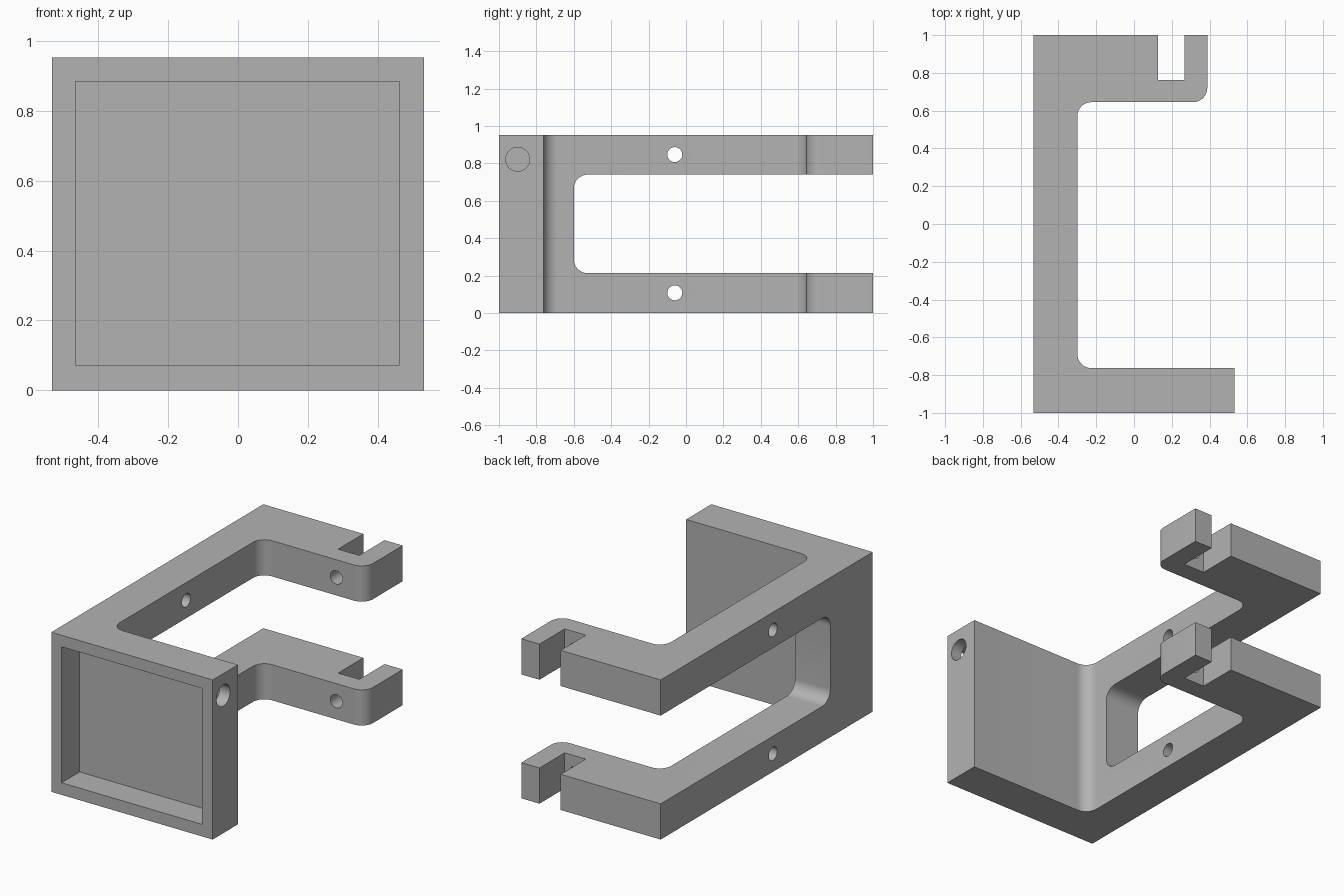
import bpy, bmesh, math
from mathutils import Vector

HEIGHT = 0.953
RADIUS = 0.075

if "Cube" in bpy.data.objects:
    bpy.data.objects.remove(bpy.data.objects["Cube"])

# Single plain material
grey = bpy.data.materials.new("plain grey")
grey.use_nodes = True
colour = (0.45, 0.45, 0.45, 1)
grey.diffuse_color = colour
grey.node_tree.nodes["Principled BSDF"].inputs["Base Color"].default_value = colour


def outline(corners, steps=10):
    """Corner list (u, v, radius) to points, with arcs at rounded corners."""
    points = []
    for i, (u, v, radius) in enumerate(corners):
        p = Vector((u, v))
        if not radius:
            points.append(p)
            continue
        a = (Vector(corners[i - 1][:2]) - p).normalized()
        b = (Vector(corners[(i + 1) % len(corners)][:2]) - p).normalized()
        centre = p + (a + b) * radius
        for k in range(steps + 1):
            t = k / steps * math.pi / 2
            points.append(centre - b * radius * math.cos(t) - a * radius * math.sin(t))
    return points


def prism(name, points, axis, low, high):
    """Extrude a 2D outline along the x, y or z axis."""
    place = {"x": lambda u, v: (low, u, v),
             "y": lambda u, v: (u, low, v),
             "z": lambda u, v: (u, v, low)}[axis]
    bm = bmesh.new()
    face = bm.faces.new([bm.verts.new(place(*p)) for p in points])
    extruded = bmesh.ops.extrude_face_region(bm, geom=[face])["geom"]
    shift = Vector([high - low if a == axis else 0 for a in "xyz"])
    bmesh.ops.translate(bm, vec=shift,
                        verts=[e for e in extruded if isinstance(e, bmesh.types.BMVert)])
    bmesh.ops.recalc_face_normals(bm, faces=bm.faces)
    mesh = bpy.data.meshes.new(name)
    bm.to_mesh(mesh)
    bm.free()
    mesh.materials.append(grey)
    obj = bpy.data.objects.new(name, mesh)
    bpy.context.collection.objects.link(obj)
    return obj


def box(name, axis, u0, u1, v0, v1, low, high):
    return prism(name, [(u0, v0), (u1, v0), (u1, v1), (u0, v1)], axis, low, high)


def drill(name, axis, u, v, radius, low, high, sides=32):
    ring = [(u + radius * math.cos(k * math.tau / sides),
             v + radius * math.sin(k * math.tau / sides)) for k in range(sides)]
    return prism(name, ring, axis, low, high)


# Bracket body: front plate, side wall and rear hook in one plan outline
plan = [(-0.533, -1, 0), (0.533, -1, 0), (0.533, -0.763, 0), (-0.3, -0.763, RADIUS),
        (-0.3, 0.645, RADIUS), (0.388, 0.645, RADIUS), (0.388, 1, 0), (-0.533, 1, 0)]
bracket = prism("bracket", outline(plan), "z", 0, HEIGHT)

# Gap that splits the side wall and hook into two arms
gap = [(-0.6, 0.213, RADIUS), (1.2, 0.213, 0), (1.2, 0.74, 0), (-0.6, 0.74, RADIUS)]
cutters = [
    prism("arm_gap_cutter", outline(gap), "x", -1, 1),
    box("front_pocket_cutter", "y", -0.465, 0.463, 0.072, 0.884, -1.2, -0.83),
    box("hook_slot_cutter", "z", 0.128, 0.268, 0.762, 1.2, -0.2, 1.2),
    drill("cable_hole_cutter", "x", -0.9, 0.822, 0.064, 0.4, 0.7),
]

# Screw holes in each arm: one through the side wall, one into the hook slot
for z in (0.108, 0.847):
    cutters.append(drill("side_hole_cutter", "x", -0.06, z, 0.04, -0.7, -0.2))
    cutters.append(drill("hook_hole_cutter", "y", 0.198, z, 0.04, 0.5, 0.8))

for cutter in cutters:
    cutter.hide_render = True
    cut = bracket.modifiers.new(cutter.name, "BOOLEAN")
    cut.operation = "DIFFERENCE"
    cut.solver = "EXACT"
    cut.object = cutter

# Apply the cuts and remove the cutters
bpy.context.view_layer.update()
evaluated = bracket.evaluated_get(bpy.context.evaluated_depsgraph_get())
bracket_mesh = bpy.data.meshes.new_from_object(evaluated)
bracket.modifiers.clear()
bracket.data = bracket_mesh
for cutter in cutters:
    bpy.data.objects.remove(cutter)

# Smooth fillets and holes, crisp edges elsewhere
bpy.ops.object.select_all(action="DESELECT")
bracket.select_set(True)
bpy.context.view_layer.objects.active = bracket
bpy.ops.object.shade_smooth_by_angle(angle=math.radians(30))
